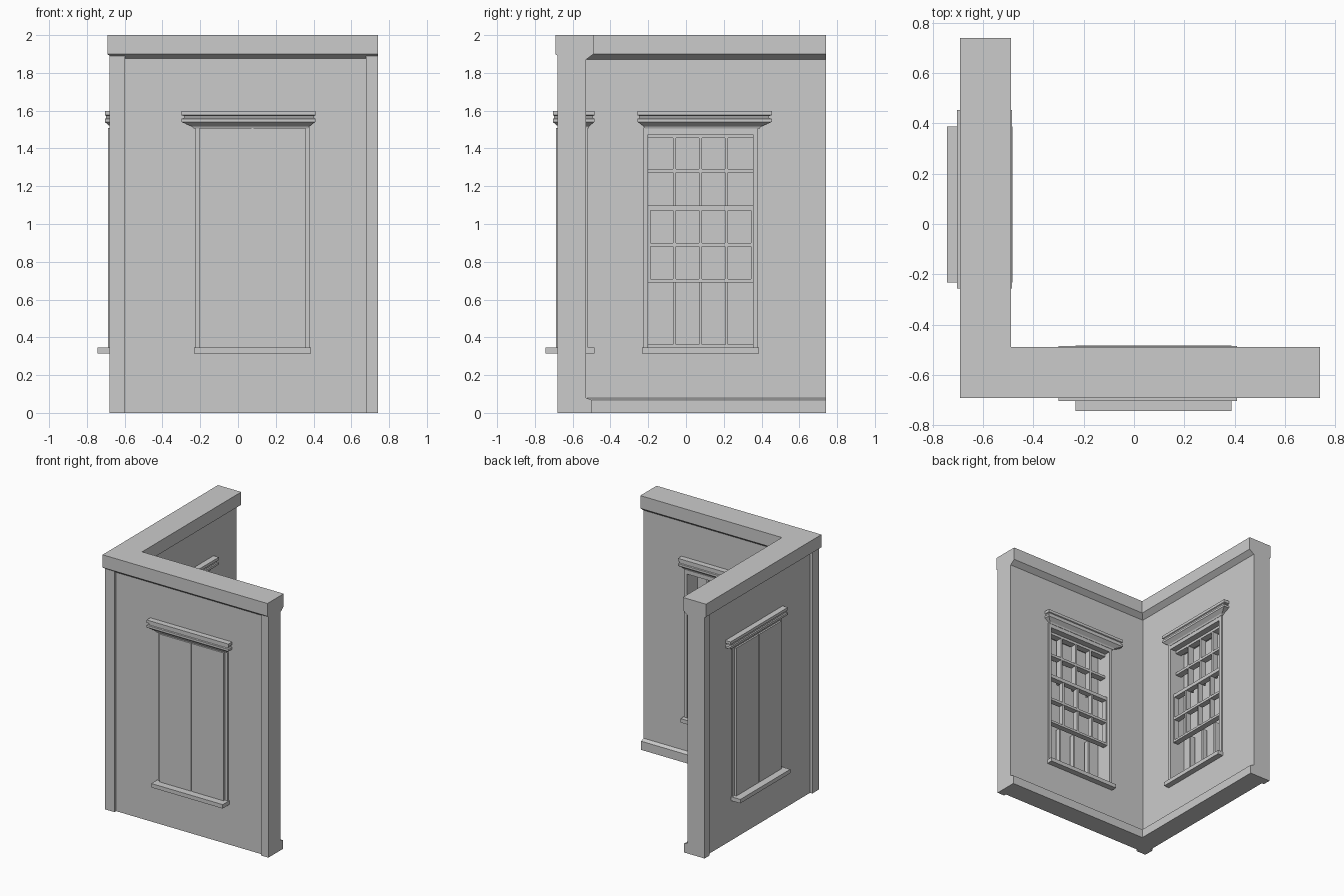
import bpy, bmesh
from mathutils import Matrix
from math import radians

if "Cube" in bpy.data.objects:
    bpy.data.objects.remove(bpy.data.objects["Cube"])


def finish(name, bm, matrix=None):
    bmesh.ops.recalc_face_normals(bm, faces=bm.faces)
    me = bpy.data.meshes.new(name)
    bm.to_mesh(me)
    bm.free()
    ob = bpy.data.objects.new(name, me)
    bpy.context.collection.objects.link(ob)
    if matrix:
        ob.matrix_world = matrix
    return ob


def loft(bm, rings):
    loops = [[bm.verts.new(p) for p in r] for r in rings]
    n = len(loops[0])
    for a, b in zip(loops, loops[1:]):
        for i in range(n):
            j = (i + 1) % n
            bm.faces.new((a[i], a[j], b[j], b[i]))
    bm.faces.new(loops[0])
    bm.faces.new(loops[-1])


def rect(x0, x1, y0, y1, z):
    return [(x0, y0, z), (x1, y0, z), (x1, y1, z), (x0, y1, z)]


def box(bm, x0, x1, y0, y1, z0, z1):
    loft(bm, [rect(x0, x1, y0, y1, z0), rect(x0, x1, y0, y1, z1)])


def boxes(name, specs, matrix=None):
    bm = bmesh.new()
    for s in specs:
        box(bm, *s)
    return finish(name, bm, matrix)


# Corner wall: profile with cornice and baseboard swept round the corner
profile = [(-.66, 0), (-.66, 1.875), (-.692, 1.9), (-.692, 2), (-.49, 2), (-.49, 1.9),
           (-.53, 1.87), (-.53, .08), (-.5, .068), (-.5, 0)]
bm = bmesh.new()
loft(bm, [[(.74, d, z) for d, z in profile],
          [(d, d, z) for d, z in profile],
          [(d, .74, z) for d, z in profile]])
wall = finish("corner_wall", bm)

# Outer pilasters at the corner and at both free ends
boxes("corner_pilaster", [(-.68, -.597, -.68, -.597, 0, 1.892)])
boxes("front_end_pilaster", [(.677, .74, -.68, -.66, 0, 1.892)])
boxes("side_end_pilaster", [(-.68, -.66, .677, .74, 0, 1.892)])

places = {
    "front": Matrix.Translation((.077, 0, 0)),
    "side": Matrix.Translation((0, .077, 0)) @ Matrix.Rotation(radians(-90), 4, 'Z'),
}
for side, m in places.items():
    # Window opening
    cutter = boxes(side + "_opening_cutter", [(-.295, .295, -.8, -.4, .34, 1.508)], m)
    cutter.hide_render = True
    cutter.hide_viewport = True
    mod = wall.modifiers.new(side + "_opening", 'BOOLEAN')
    mod.object = cutter
    mod.solver = 'EXACT'

    # Casing lining the opening
    boxes(side + "_window_casing", [
        (-.303, -.277, -.672, -.52, .335, 1.51),
        (.277, .303, -.672, -.52, .335, 1.51),
        (-.277, .277, -.672, -.52, 1.475, 1.51)], m)

    # Outer boards, with a groove between them
    boxes(side + "_shutters", [
        (-.28, -.005, -.687, -.65, .34, 1.507),
        (.005, .28, -.687, -.65, .34, 1.507),
        (-.006, .006, -.68, -.651, .34, 1.507)], m)

    # Sill running through the wall
    boxes(side + "_sill", [(-.31, .31, -.743, -.484, .315, .346)], m)

    # Moulded lintel running through the wall
    bm = bmesh.new()
    steps = [(.065, 1.505), (.055, 1.517), (.012, 1.535), (0, 1.54), (0, 1.557),
             (.014, 1.561), (.014, 1.572), (0, 1.576), (0, 1.598)]
    loft(bm, [rect(-.377 + i, .333 - i * .6, -.705 + i * .5, -.485 - i * .5, z) for i, z in steps])
    finish(side + "_lintel", bm, m)

    # Glazing bars: fixed upper sash, raised inner sash, slim bars at the bottom
    cols = [-.138, 0, .138]
    upper = [(c - .008, c + .008, -.62, -.57, 1.08, 1.476) for c in cols]
    upper += [(-.278, .278, -.62, -.569, z - .01, z + .01) for z in (1.282, 1.465)]
    boxes(side + "_upper_sash", upper, m)
    inner = [(c - .008, c + .008, -.59, -.55, .70, 1.085) for c in cols]
    inner += [(-.278, .278, -.59, -.545, z - h, z + h)
              for z, h in ((.70, .009), (.89, .01), (1.085, .014))]
    inner += [(s * .272 - .006, s * .272 + .006, -.59, -.546, .69, 1.1) for s in (-1, 1)]
    boxes(side + "_inner_sash", inner, m)
    lower = [(c - .007, c + .007, -.63, -.59, .35, .70) for c in cols]
    lower += [(-.278, .278, -.63, -.585, .345, .362)]
    boxes(side + "_lower_bars", lower, m)
